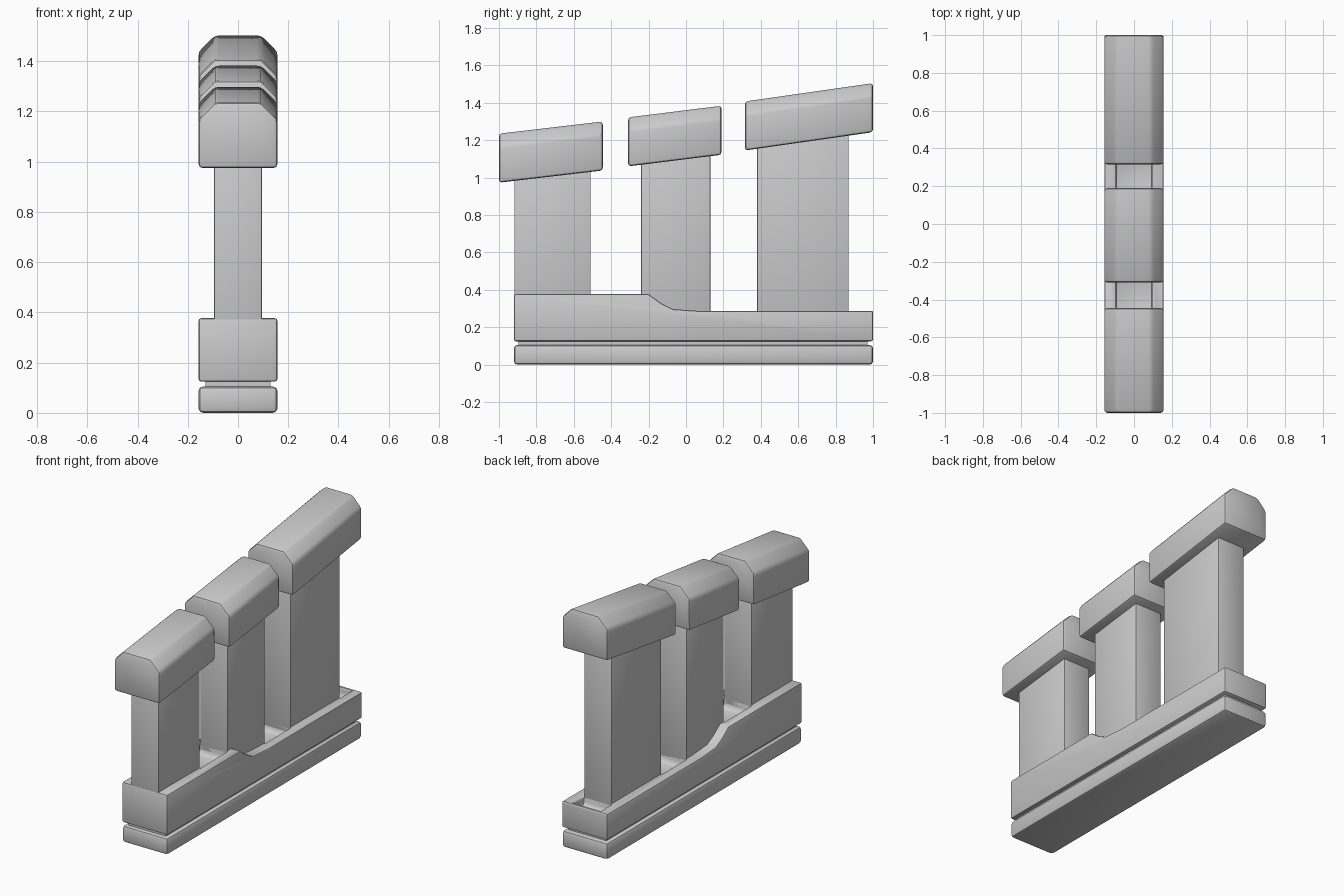
import bpy, bmesh, math

if "Cube" in bpy.data.objects:
    bpy.data.objects.remove(bpy.data.objects["Cube"])


def loft(name, ring_a, ring_b, bevel=0.0, cutters=()):
    """Solid between two matching rings of points, with carved pockets and softened edges."""
    bm = bmesh.new()
    a = [bm.verts.new(p) for p in ring_a]
    b = [bm.verts.new(p) for p in ring_b]
    n = len(a)
    bm.faces.new(a)
    bm.faces.new(b[::-1])
    for i in range(n):
        j = (i + 1) % n
        bm.faces.new((a[j], a[i], b[i], b[j]))
    bmesh.ops.recalc_face_normals(bm, faces=bm.faces[:])
    mesh = bpy.data.meshes.new(name)
    bm.to_mesh(mesh)
    bm.free()
    ob = bpy.data.objects.new(name, mesh)
    bpy.context.collection.objects.link(ob)
    bpy.ops.object.select_all(action='DESELECT')
    ob.select_set(True)
    bpy.context.view_layer.objects.active = ob
    for c in cutters:
        m = ob.modifiers.new("carve", 'BOOLEAN')
        m.operation = 'DIFFERENCE'
        m.solver = 'EXACT'
        m.object = c
        bpy.ops.object.modifier_apply(modifier=m.name)
        bpy.data.objects.remove(c, do_unlink=True)
    if bevel:
        m = ob.modifiers.new("soft_edges", 'BEVEL')
        m.width = bevel
        m.segments = 2
        m.limit_method = 'ANGLE'
        m.angle_limit = math.radians(40)
        bpy.ops.object.modifier_apply(modifier=m.name)
        bpy.ops.object.shade_smooth_by_angle(angle=math.radians(35))
    return ob


def side_prism(name, profile, half_width, bevel=0.0, cutters=()):
    """Side profile of (y, z) points extruded across x."""
    return loft(name, [(-half_width, y, z) for y, z in profile],
                [(half_width, y, z) for y, z in profile], bevel, cutters)


def block(name, half_width, y0, y1, z0, z1, bevel=0.0):
    return side_prism(name, [(y0, z0), (y1, z0), (y1, z1), (y0, z1)], half_width, bevel)


# Bottom plinth and the recessed joint above it
block("plinth", 0.157, -0.92, 1.0, 0.0, 0.105, 0.018)
block("recessed_joint", 0.13, -0.895, 0.97, 0.09, 0.14)

# Pockets in the stepped base between the posts, with rounded floors
pockets = []
for y0, y1, floor in ((-0.51, -0.24, 0.31), (0.13, 0.38, 0.225), (0.87, 0.98, 0.225)):
    r = 0.03
    outline = [(y0, 0.5), (y0, floor + r), (y0 + r * 0.3, floor + r * 0.3), (y0 + r, floor),
               (y1 - r, floor), (y1 - r * 0.3, floor + r * 0.3), (y1, floor + r), (y1, 0.5)]
    cutter = side_prism("pocket_cutter", outline, 0.095)
    cutter.hide_render = True
    pockets.append(cutter)

# Stepped base
side_prism("stepped_base",
           [(-0.92, 0.125), (1.0, 0.125), (1.0, 0.287), (0.07, 0.287), (-0.07, 0.297),
            (-0.13, 0.327), (-0.2, 0.377), (-0.92, 0.377)],
           0.157, 0.012, pockets)

# Posts: name, y range, top hidden inside the cap
for name, y0, y1, top in (("front_post", -0.918, -0.51, 1.1),
                          ("middle_post", -0.24, 0.13, 1.2),
                          ("rear_post", 0.38, 0.87, 1.32)):
    block(name, 0.095, y0, y1, 0.2, top, 0.006)

# Sloping caps with chamfered tops: y range, underside heights at both ends
for name, y0, y1, z0, z1 in (("front_cap", -1.0, -0.445, 0.973, 1.038),
                             ("middle_cap", -0.31, 0.19, 1.06, 1.122),
                             ("rear_cap", 0.315, 1.0, 1.145, 1.243)):
    section = [(-0.157, 0), (0.157, 0), (0.157, 0.197), (0.092, 0.262),
               (-0.092, 0.262), (-0.157, 0.197)]
    loft(name, [(x, y0, z0 + h) for x, h in section],
         [(x, y1, z1 + h) for x, h in section], 0.016)
